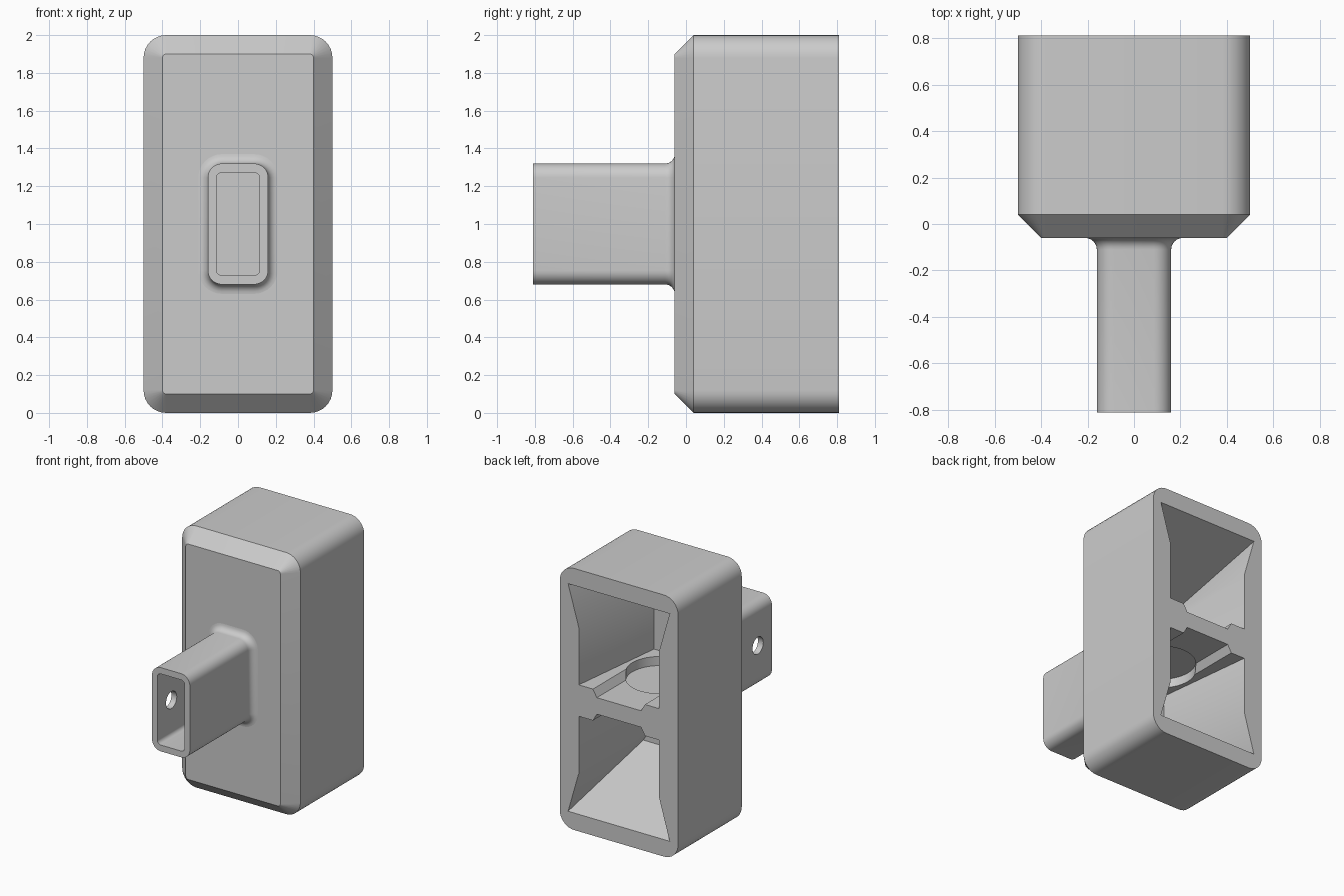
import bpy, bmesh, math

if "Cube" in bpy.data.objects:
    bpy.data.objects.remove(bpy.data.objects["Cube"])

MID = 1.0  # height of the horizontal symmetry plane

grey = bpy.data.materials.new("plain_grey")
grey.use_nodes = True
GREY = (0.6, 0.6, 0.6, 1)
grey.diffuse_color = GREY
grey.node_tree.nodes["Principled BSDF"].inputs["Base Color"].default_value = GREY


def rounded(hx, hz, r, y, steps=8):
    """Rounded rectangle ring in the plane y."""
    ring = []
    for corner, (sx, sz) in enumerate([(1, 1), (-1, 1), (-1, -1), (1, -1)]):
        for i in range(steps + 1):
            a = (corner + i / steps) * math.pi / 2
            ring.append((sx * (hx - r) + r * math.cos(a), y,
                         MID + sz * (hz - r) + r * math.sin(a)))
    return ring


def loft(name, rings, cap_start=True, cap_end=True):
    """Skin a row of rings with equal point counts."""
    bm = bmesh.new()
    rows = [[bm.verts.new(p) for p in ring] for ring in rings]
    n = len(rows[0])
    for a, b in zip(rows, rows[1:]):
        for i in range(n):
            j = (i + 1) % n
            bm.faces.new((a[i], a[j], b[j], b[i]))
    if cap_start:
        bm.faces.new(rows[0])
    if cap_end:
        bm.faces.new(rows[-1])
    bmesh.ops.recalc_face_normals(bm, faces=bm.faces)
    mesh = bpy.data.meshes.new(name)
    bm.to_mesh(mesh)
    bm.free()
    mesh.materials.append(grey)
    obj = bpy.data.objects.new(name, mesh)
    bpy.context.collection.objects.link(obj)
    return obj


def cut(target, cutter):
    """Subtract the cutter, then remove it."""
    cutter.hide_render = True
    mod = target.modifiers.new("cut", "BOOLEAN")
    mod.operation = "DIFFERENCE"
    mod.solver = "EXACT"
    mod.object = cutter
    bpy.context.view_layer.objects.active = target
    bpy.ops.object.modifier_apply(modifier=mod.name)
    bpy.data.objects.remove(cutter)


def mirrored(half, y, side):
    """Close a half outline of (x, height from middle) across x = 0."""
    pts = half + [(-x, h) for x, h in reversed(half)]
    return [(x, y, MID + side * h) for x, h in pts]


def disc(r, cy, h, side, n=48):
    return [(r * math.cos(i * math.tau / n), cy + r * math.sin(i * math.tau / n),
             MID + side * h) for i in range(n)]


# Housing with a chamfered front
housing = loft("housing", [
    rounded(0.5, 1.0, 0.12, 0.81),
    rounded(0.5, 1.0, 0.12, 0.04),
    rounded(0.4, 0.9, 0.02, -0.06)])

# Flared pockets, grooves and round recesses above and below the divider
for side in (1, -1):
    back = [(0.34, 0.12), (0.34, 0.56), (0.43, 0.87)]
    front = [(0.25, 0.12), (0.25, 0.45), (0.34, 0.60)]
    over = 0.02 / 0.78
    beyond = [(b[0] + (b[0] - f[0]) * over, b[1] + (b[1] - f[1]) * over)
              for b, f in zip(back, front)]
    cut(housing, loft("pocket_cutter", [mirrored(beyond, 0.83, side),
                                        mirrored(front, 0.03, side)]))
    groove = [(0.187, 0.063), (0.22, 0.12), (0.22, 0.16)]
    cut(housing, loft("groove_cutter", [mirrored(groove, 0.85, side),
                                        mirrored(groove, 0.3, side)]))
    cut(housing, loft("recess_cutter", [disc(0.245, 0.3, 0.05, side),
                                        disc(0.245, 0.3, 0.2, side)]))

# Hollow stem, flared where it meets the housing
flare = []
for i in range(7):
    a = i / 6 * math.pi / 2
    g = 0.05 * (1 - math.cos(a))
    flare.append(rounded(0.16 + g, 0.32 + g, 0.075 + g, -0.11 + 0.05 * math.sin(a)))
stem = loft("mounting_stem", flare[::-1] + [
    rounded(0.16, 0.32, 0.075, -0.81),
    rounded(0.115, 0.272, 0.03, -0.81),
    rounded(0.115, 0.272, 0.03, -0.08)])

# Round hole through one side wall of the stem
hole = [[(x, -0.64 + 0.065 * math.cos(i * math.tau / 32),
          MID + 0.065 * math.sin(i * math.tau / 32)) for i in range(32)]
        for x in (-0.3, -0.05)]
cut(stem, loft("hole_cutter", hole))

# Smooth the rounded corners, keep the edges sharp
for obj in (housing, stem):
    bpy.ops.object.select_all(action="DESELECT")
    obj.select_set(True)
    bpy.context.view_layer.objects.active = obj
    bpy.ops.object.shade_smooth_by_angle(angle=math.radians(30))
